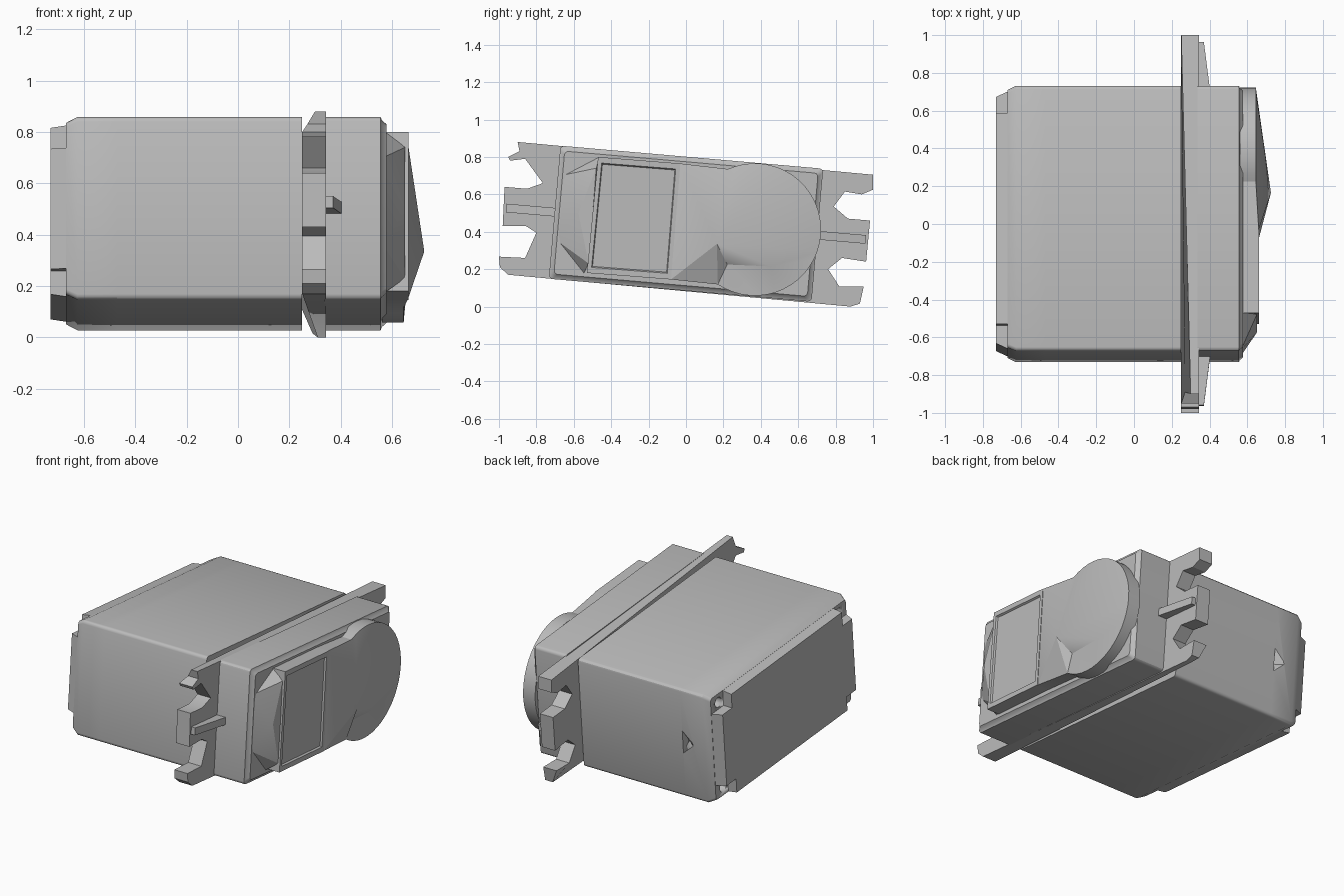
import bpy, bmesh, math
from mathutils import Vector

cube = bpy.data.objects.get("Cube")
if cube:
    bpy.data.objects.remove(cube)

grey = bpy.data.materials.new("plain_grey")
grey.use_nodes = True
grey.diffuse_color = (0.5, 0.5, 0.5, 1)
grey.node_tree.nodes["Principled BSDF"].inputs["Base Color"].default_value = (0.5, 0.5, 0.5, 1)

TILT, MID = math.radians(5), 0.443
C, S = math.cos(TILT), math.sin(TILT)


def tilted(x, u, v):
    """Case coordinates (length u, width v) to world space."""
    return Vector((x, u * C + v * S, MID - u * S + v * C))


def finish(name, bm, angle=30):
    bmesh.ops.recalc_face_normals(bm, faces=bm.faces)
    mesh = bpy.data.meshes.new(name)
    bm.to_mesh(mesh)
    bm.free()
    ob = bpy.data.objects.new(name, mesh)
    bpy.context.collection.objects.link(ob)
    mesh.materials.append(grey)
    bpy.ops.object.select_all(action='DESELECT')
    ob.select_set(True)
    bpy.context.view_layer.objects.active = ob
    bpy.ops.object.shade_smooth_by_angle(angle=math.radians(angle))
    return ob


def loft(name, rings):
    """Closed solid through rings of matching points."""
    bm = bmesh.new()
    loops = [[bm.verts.new(p) for p in ring] for ring in rings]
    n = len(loops[0])
    for a, b in zip(loops, loops[1:]):
        for i in range(n):
            bm.faces.new((a[i], a[(i + 1) % n], b[(i + 1) % n], b[i]))
    bm.faces.new(loops[0][::-1])
    bm.faces.new(loops[-1])
    return finish(name, bm)


def rounded(x, hu, hv, r=0.02, steps=3):
    """Rounded rectangle across the case at height x."""
    pts = []
    for q, (su, sv) in enumerate(((1, 1), (-1, 1), (-1, -1), (1, -1))):
        for k in range(steps + 1):
            t = math.pi / 2 * (q + k / steps)
            pts.append(tilted(x, su * (hu - r) + r * math.cos(t), sv * (hv - r) + r * math.sin(t)))
    return pts


def notched(x, hu, hv, nu=0.56, nv=0.235):
    """Rectangle with a square bite out of each corner."""
    quarter = ((hu, nv), (nu, nv), (nu, hv))
    pts = []
    for su, sv in ((1, 1), (-1, 1), (-1, -1), (1, -1)):
        run = quarter if su * sv > 0 else quarter[::-1]
        pts += [tilted(x, su * u, sv * v) for u, v in run]
    return pts


def cut(target, cutter):
    cutter.hide_render = True
    cutter.hide_set(True)
    cutter.display_type = 'WIRE'
    mod = target.modifiers.new("cut", 'BOOLEAN')
    mod.operation, mod.solver, mod.object = 'DIFFERENCE', 'EXACT', cutter
    bpy.context.view_layer.objects.active = target
    bpy.ops.object.modifier_apply(modifier=mod.name)
    bpy.data.objects.remove(cutter)


# Main case and end cap
HU, HV = 0.705, 0.357
loft("main_case", [rounded(-0.47, HU, HV), rounded(0.25, HU, HV)])
cap = loft("end_cap", [rounded(-0.67, 0.685, 0.335), rounded(-0.625, HU, HV), rounded(-0.47, HU, HV)])
loft("end_plate", [notched(-0.73, 0.655, 0.325), notched(-0.665, 0.685, 0.335)])

# Screw holes in the cap corners
for su in (-1, 1):
    for sv in (-1, 1):
        rings = [[tilted(x, su * 0.61 + 0.032 * math.cos(k * math.pi / 6),
                         sv * 0.28 + 0.032 * math.sin(k * math.pi / 6)) for k in range(12)]
                 for x in (-0.7, -0.6)]
        cut(cap, loft("hole_cutter", rings))

# Cable dent in the rear side of the cap
cut(cap, loft("dent_cutter", [[tilted(-0.46, u, -0.09), tilted(-0.46, u, 0.09), tilted(x, u, 0)]
                              for u, x in ((0.65, -0.48), (0.72, -0.56))]))

# Upper case and lid
loft("upper_case", [rounded(0.335, HU, HV), rounded(0.555, HU, HV),
                    rounded(0.56, 0.695, 0.345), rounded(0.578, 0.68, 0.33)])

# Mounting flange with forked ears, as (y, z) points
outline = [(-.9, .88), (-.89, .83), (-.95, .8), (-.94, .78), (-.86, .79), (-.765, .66), (-.85, .63),
           (-.97, .64), (-.98, .43), (-.855, .43), (-.8, .395), (-.86, .26), (-1, .267), (-.995, .21),
           (-.95, .17), (.88, 0), (.93, .016), (.95, .107), (.82, .107), (.76, .2), (.834, .26),
           (.963, .24), (.984, .46), (.866, .47), (.79, .535), (.85, .615), (.94, .6), (1, .625), (1, .705)]
raised = {0: 0.3, 1: 0.27, 15: 0.31, 16: 0.29}
loft("mounting_flange", [[Vector((raised.get(i, 0.25), y, z)) for i, (y, z) in enumerate(outline)],
                         [Vector((0.343, y, z)) for y, z in outline]])

# Tapered ribs on the ears
for side, name in ((-1, "front_rib"), (1, "rear_rib")):
    loft(name, [[tilted(x, side * u, v) for x, u in ((0.33, 0.69), (0.33, 0.965), (0.37, 0.965), (0.405, 0.69))]
                for v in (-0.023, 0.023)])

# Square gear cover with a raised border
frame = [(-.47, .80), (-.03, .765), (-.08, .145), (-.53, .18)]
centre = Vector((-0.278, 0.4725))


def cover_ring(x, k):
    return [Vector((x, *(centre + (Vector(p) - centre) * k))) for p in frame]


loft("gear_cover", [cover_ring(0.56, 1), cover_ring(0.663, 1), cover_ring(0.663, 0.9), cover_ring(0.652, 0.88)])

# Ramp leading up to the gear cover
bm = bmesh.new()
for p in ((.65, -.48, .74), (.65, -.52, .23), (.65, -.575, .5), (.565, -.46, .81),
          (.565, -.55, .17), (.565, -.7, .36), (.565, -.67, .7), (.565, -.4, .5)):
    bm.verts.new(p)
bmesh.ops.convex_hull(bm, input=bm.verts)
finish("cover_ramp", bm, 15)

# Output hub: a disc joined to the cover, rising to an off-centre peak with a dent
arc = [(.368 + .354 * math.cos(t), .412 + .354 * math.sin(t))
       for t in (math.radians(-124 + 238 * k / 32) for k in range(33))]
rim = [(.645, y, z) for y, z in arc] + [(.66, -.03, .765), (.66, -.08, .145)]
bm = bmesh.new()
peak, inner, outer = [bm.verts.new(p) for p in ((.725, .165, .335), (.652, .22, .225), (.66, .45, .215))]
top = [bm.verts.new(p) for p in rim]
base = [bm.verts.new((.56, p[1], p[2])) for p in rim]
n = len(rim)


def hub(i):
    return inner if i < 6 else outer if i < 14 else peak


for i in range(n):
    j = (i + 1) % n
    a, b = hub(i), hub(j)
    bm.faces.new((a, top[i], top[j]))
    if a is not b:
        bm.faces.new((a, top[j], b))
    bm.faces.new((top[i], base[i], base[j], top[j]))
bm.faces.new((peak, inner, outer))
bm.faces.new(base)
finish("output_hub", bm, 25)
